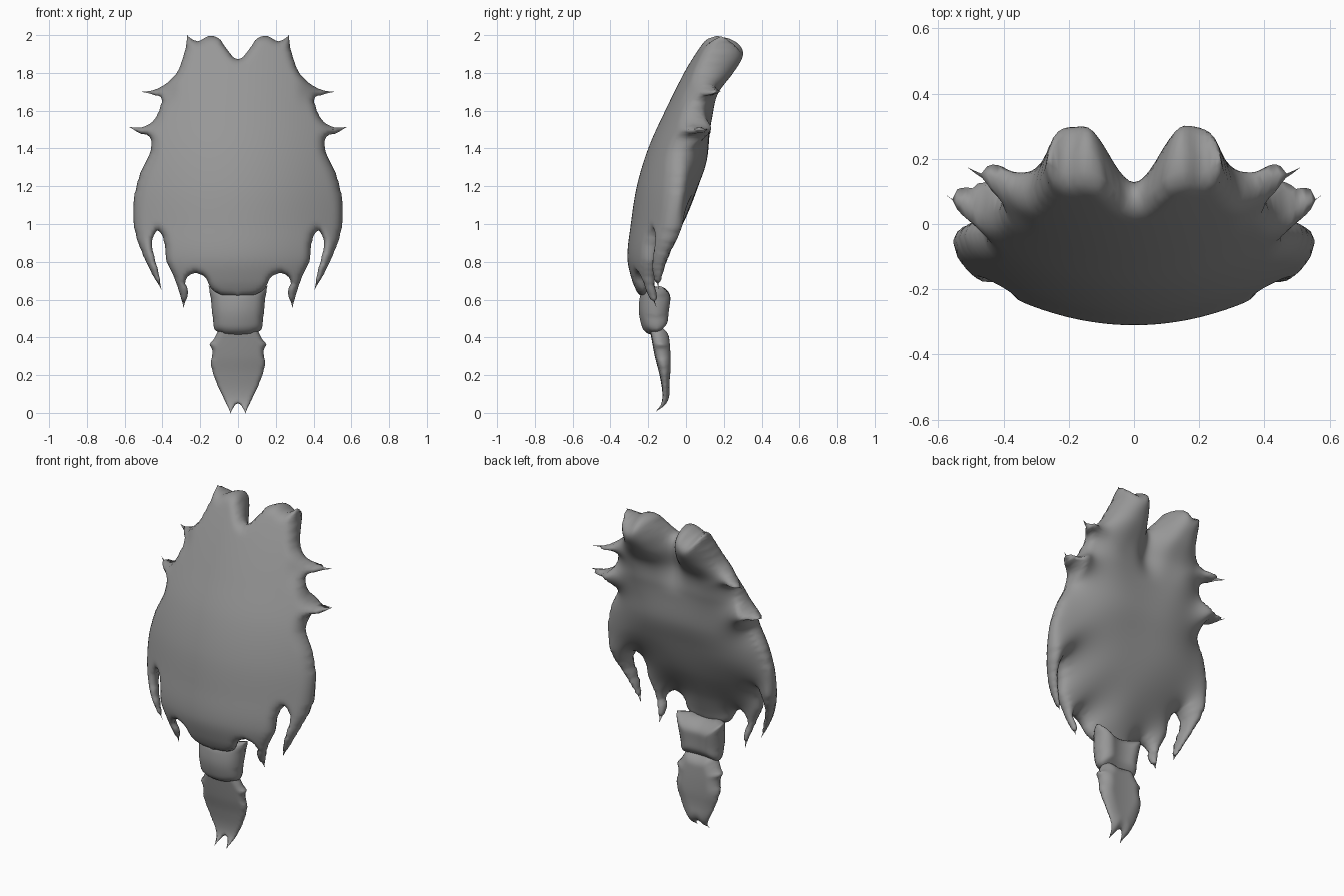
import bpy, math
from mathutils import Vector
from mathutils.geometry import delaunay_2d_cdt

if "Cube" in bpy.data.objects:
    bpy.data.objects.remove(bpy.data.objects["Cube"])

grey = bpy.data.materials.new("dark_grey")
grey.diffuse_color = (0.31, 0.31, 0.31, 1)
grey.use_nodes = True
grey.node_tree.nodes["Principled BSDF"].inputs["Base Color"].default_value = grey.diffuse_color


def ramp(a, b, x):
    """Smooth step from 0 at a to 1 at b."""
    t = max(0, min(1, (x - a) / (b - a)))
    return t * t * (3 - 2 * t)


def curve(table, x):
    """Smooth interpolation in a table of (x, value)."""
    if x <= table[0][0]:
        return table[0][1]
    if x >= table[-1][0]:
        return table[-1][1]
    n = len(table)
    slope = lambda j: ((table[min(j + 1, n - 1)][1] - table[max(j - 1, 0)][1]) /
                       (table[min(j + 1, n - 1)][0] - table[max(j - 1, 0)][0]))
    i = max(j for j in range(n - 1) if table[j][0] <= x)
    (x0, a), (x1, b) = table[i], table[i + 1]
    h = x1 - x0
    t = (x - x0) / h
    return ((2*t**3 - 3*t*t + 1) * a + (t**3 - 2*t*t + t) * h * slope(i) +
            (3*t*t - 2*t**3) * b + (t**3 - t*t) * h * slope(i + 1))


def smooth_outline(half, step):
    """Mirror a half outline and round it, keeping spike tips sharp."""
    pts = [Vector(p) for p in half] + [Vector((-x, z)) for x, z in half[-2:0:-1]]
    n = len(pts)
    tang = []
    for i in range(n):
        a = (pts[i] - pts[i - 1]).normalized()
        b = (pts[(i + 1) % n] - pts[i]).normalized()
        tang.append(Vector((0, 0)) if a.dot(b) < -0.05 else (a + b).normalized())
    out = []
    for i in range(n):
        p, q = pts[i], pts[(i + 1) % n]
        ln = (q - p).length
        m = max(1, round(ln / step))
        for k in range(m):
            t = k / m
            out.append((2*t**3 - 3*t*t + 1) * p + (t**3 - 2*t*t + t) * ln * tang[i] +
                       (3*t*t - 2*t**3) * q + (t**3 - t*t) * ln * tang[(i + 1) % n])
    return out


def edge_distance(p, poly):
    """Distance to the outline, and whether p is inside it."""
    best, inside = 9.0, False
    px, pz = p
    ax, az = poly[-1]
    for bx, bz in poly:
        dx, dz = bx - ax, bz - az
        t = max(0, min(1, ((px-ax)*dx + (pz-az)*dz) / (dx*dx + dz*dz + 1e-12)))
        best = min(best, (px-ax-t*dx)**2 + (pz-az-t*dz)**2)
        if (az > pz) != (bz > pz) and px < ax + (pz-az) / (bz-az) * dx:
            inside = not inside
        ax, az = bx, bz
    return math.sqrt(best), inside


def plate(name, half, front, thick, bend, radius, step, rim=0.15, groove=None,
          shift=None, blur=0):
    """Bent plate: flat outline filled with a grid, swollen to front and back."""
    poly = smooth_outline(half, step)
    n = len(poly)
    pts = list(poly)
    zs, xm = [p.y for p in poly], max(p.x for p in poly)
    nx = int(xm / step)
    for j in range(int((max(zs) - min(zs)) / step) + 1):
        for i in range(-nx, nx + 1):
            p = Vector((i * step, min(zs) + j * step))
            d, inside = edge_distance(p, poly)
            if inside and d > 0.45 * step:
                pts.append(p)
    res = delaunay_2d_cdt(pts, [], [list(range(n))], 1, 1e-6)
    flat, tris = res[0], res[2]
    dist = [edge_distance(p, poly)[0] for p in flat]

    # swelling of the back, blurred inside so no ridges remain
    swell = []
    for p, d in zip(flat, dist):
        s = min(1, d / radius(abs(p.x), p.y))
        swell.append((1 - (1 - s)**2)**0.7)
    near = [set() for _ in flat]
    for t in tris:
        for i in t:
            near[i].update(j for j in t if j != i)
    wt = [ramp(.01, .14, d) * (1 - .95 * ramp(1.4, 1.65, p.y)) for p, d in zip(flat, dist)]
    for _ in range(blur):
        swell = [v + wt[i] * (sum(swell[j] for j in near[i]) / len(near[i]) - v)
                 if near[i] else v for i, v in enumerate(swell)]

    verts, rest, back = [], [], {}
    for i, (x, z) in enumerate(flat):
        d = dist[i]
        f = curve(front, z) + bend * x * x + (shift(abs(x), z) if shift else 0)
        T = curve(thick, z)
        e = rim * T
        q = min(1, d / (e + 0.005))
        verts.append((x, f + e * (1 - math.sqrt(1 - (1 - q)**2)), z))
        if d < 1e-5:
            back[i] = i
        else:
            g = groove(x, z) if groove else 1
            flatten = 0.4 * bend * x * x if groove else 0
            back[i] = len(flat) + len(rest)
            rest.append((x, f + e + (T * g - flatten - e) * swell[i], z))
    faces = [tuple(t) for t in tris]
    faces += [tuple(back[i] for i in reversed(t)) for t in tris
              if any(back[i] != i for i in t)]
    me = bpy.data.meshes.new(name)
    me.from_pydata(verts + rest, [], faces)
    me.validate()
    me.update()
    me.shade_smooth()
    me.materials.append(grey)
    ob = bpy.data.objects.new(name, me)
    bpy.context.collection.objects.link(ob)
    mod = ob.modifiers.new("soften", 'SMOOTH')
    mod.factor, mod.iterations = 0.5, 2
    return ob


# Main shell: twin lobes on top, two side spikes and two hanging barbs per side
shell = [(0, 1.875), (.05, 1.92), (.10, 1.985), (.145, 2.003), (.185, 1.985), (.21, 1.97),
         (.27, 2.003), (.29, 1.90), (.33, 1.80), (.40, 1.735), (.45, 1.712), (.515, 1.70),
         (.45, 1.68), (.41, 1.67), (.412, 1.63), (.455, 1.545), (.51, 1.517), (.58, 1.515),
         (.53, 1.48), (.47, 1.46), (.465, 1.40), (.52, 1.27), (.558, 1.10), (.547, .95),
         (.49, .80), (.45, .72), (.405, .65), (.415, .74), (.44, .83), (.45, .92),
         (.425, .965), (.405, .94), (.38, .80), (.335, .70), (.29, .555), (.258, .64),
         (.276, .70), (.235, .735), (.18, .72), (.14, .65), (0, .61)]
shell_front = [(.55, -.22), (.62, -.25), (.7, -.285), (.82, -.31), (1.0, -.292),
               (1.2, -.26), (1.4, -.20), (1.6, -.11), (1.8, -.01), (1.95, .075), (2.0, .11)]
shell_thick = [(.55, .11), (.66, .16), (.8, .225), (1.0, .285), (1.2, .325), (1.35, .33),
               (1.55, .26), (1.68, .22), (1.8, .25), (1.92, .262), (2.0, .23)]
edge_radius = [(.6, .15), (.75, .24), (.9, .33), (1.35, .36), (1.5, .26), (1.8, .14), (2.0, .10)]


def shell_radius(x, z):
    r = curve(edge_radius, z)
    barb = ramp(.38, .46, x) * (1 - ramp(.95, 1.1, z))
    spike = ramp(.36, .44, x) * ramp(1.36, 1.46, z)
    return r + (.15 - r) * barb + (.07 - r) * spike


def lobe_groove(x, z):
    return 1 - 0.4 * ramp(1.5, 1.85, z) * math.exp(-(x / 0.07)**2)


def spike_shift(x, z):
    return .05 * ramp(.3, .46, x) * math.exp(-((z - 1.72) / .07)**2)


plate("shell", shell, shell_front, shell_thick, 0.6, shell_radius, 0.0155,
      groove=lobe_groove, shift=spike_shift, blur=50)

# Upper tail segment
plate("tail_upper", [(0, .66), (.10, .67), (.158, .675), (.15, .62), (.138, .52),
                     (.125, .44), (.09, .42), (0, .41)],
      [(.41, -.21), (.46, -.235), (.55, -.25), (.68, -.235)],
      [(.41, .10), (.5, .14), (.6, .15), (.68, .13)], 2.5, lambda x, z: .08, 0.012, rim=0.3)

# Lower tail segment with forked, forward-curling tip
plate("tail_lower", [(0, .46), (.09, .46), (.115, .42), (.13, .39), (.155, .36), (.143, .345),
                     (.145, .25), (.108, .14), (.07, .06), (.04, -.006), (.02, .03), (0, .05)],
      [(0, -.175), (.04, -.135), (.1, -.125), (.2, -.14), (.3, -.165), (.46, -.195)],
      [(0, .02), (.05, .035), (.15, .042), (.3, .08), (.46, .10)], 0.6, lambda x, z: .07,
      0.0115, rim=0.3)
